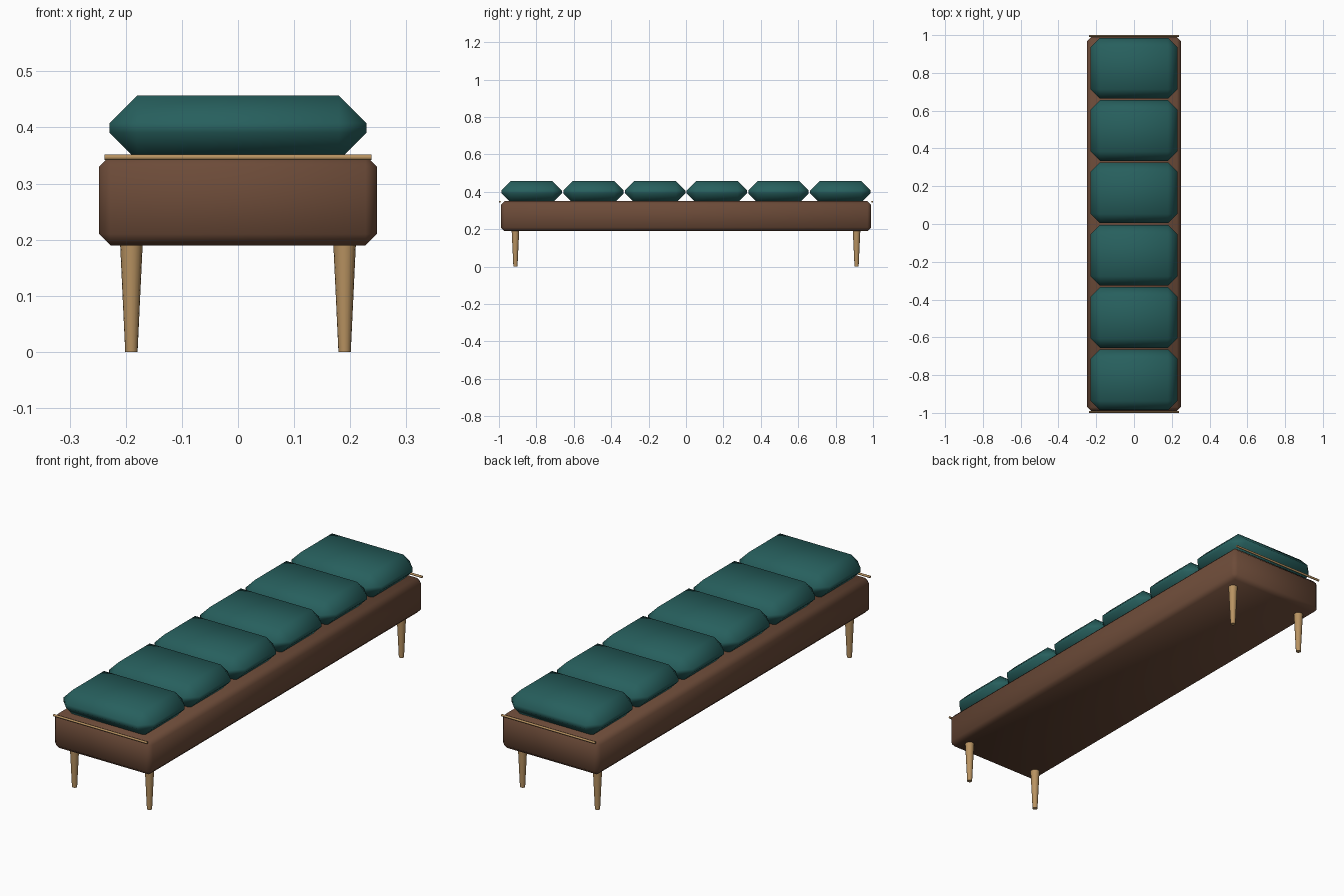
import bpy
import math

if "Cube" in bpy.data.objects:
    bpy.data.objects.remove(bpy.data.objects["Cube"])


def material(name, rgb):
    mat = bpy.data.materials.new(name)
    mat.diffuse_color = (*rgb, 1)
    mat.use_nodes = True
    mat.node_tree.nodes["Principled BSDF"].inputs["Base Color"].default_value = mat.diffuse_color
    return mat


LEATHER = material("brown_leather", (0.15, 0.07, 0.04))
FABRIC = material("teal_fabric", (0.02, 0.115, 0.11))
WOOD = material("light_wood", (0.48, 0.29, 0.12))


def chamfered_box(name, size, location, chamfer, mat):
    bpy.ops.mesh.primitive_cube_add(size=1, location=location)
    obj = bpy.context.object
    obj.name = name
    obj.scale = size
    bpy.ops.object.transform_apply(location=False, rotation=False, scale=True)
    bevel = obj.modifiers.new("chamfer", "BEVEL")
    bevel.width = chamfer
    bevel.segments = 1
    obj.data.materials.append(mat)
    bpy.ops.object.shade_smooth()
    return obj


def finish_round(name, mat):
    obj = bpy.context.object
    obj.name = name
    obj.data.materials.append(mat)
    bpy.ops.object.shade_smooth_by_angle(angle=math.radians(35))


# Upholstered base
chamfered_box("base", (0.495, 1.98, 0.16), (0, 0, 0.27), 0.02, LEATHER)

# Row of six pillow-like seat cushions
for i in range(6):
    y = (i - 2.5) * 0.33
    chamfered_box(f"cushion_{i + 1}", (0.458, 0.322, 0.115),
                  (0, y, 0.3995), 0.049, FABRIC)

for end, sy in (("front", -1), ("back", 1)):
    # Thin rod across each end
    bpy.ops.mesh.primitive_cylinder_add(
        vertices=12, radius=0.005, depth=0.476,
        location=(0, sy * 0.995, 0.347), rotation=(0, math.pi / 2, 0))
    finish_round(f"{end}_rod", WOOD)

    # Tapered legs
    for side, sx in (("left", -1), ("right", 1)):
        bpy.ops.mesh.primitive_cone_add(
            vertices=16, radius1=0.011, radius2=0.02, depth=0.19,
            location=(sx * 0.19, sy * 0.912, 0.095))
        finish_round(f"{end}_{side}_leg", WOOD)
